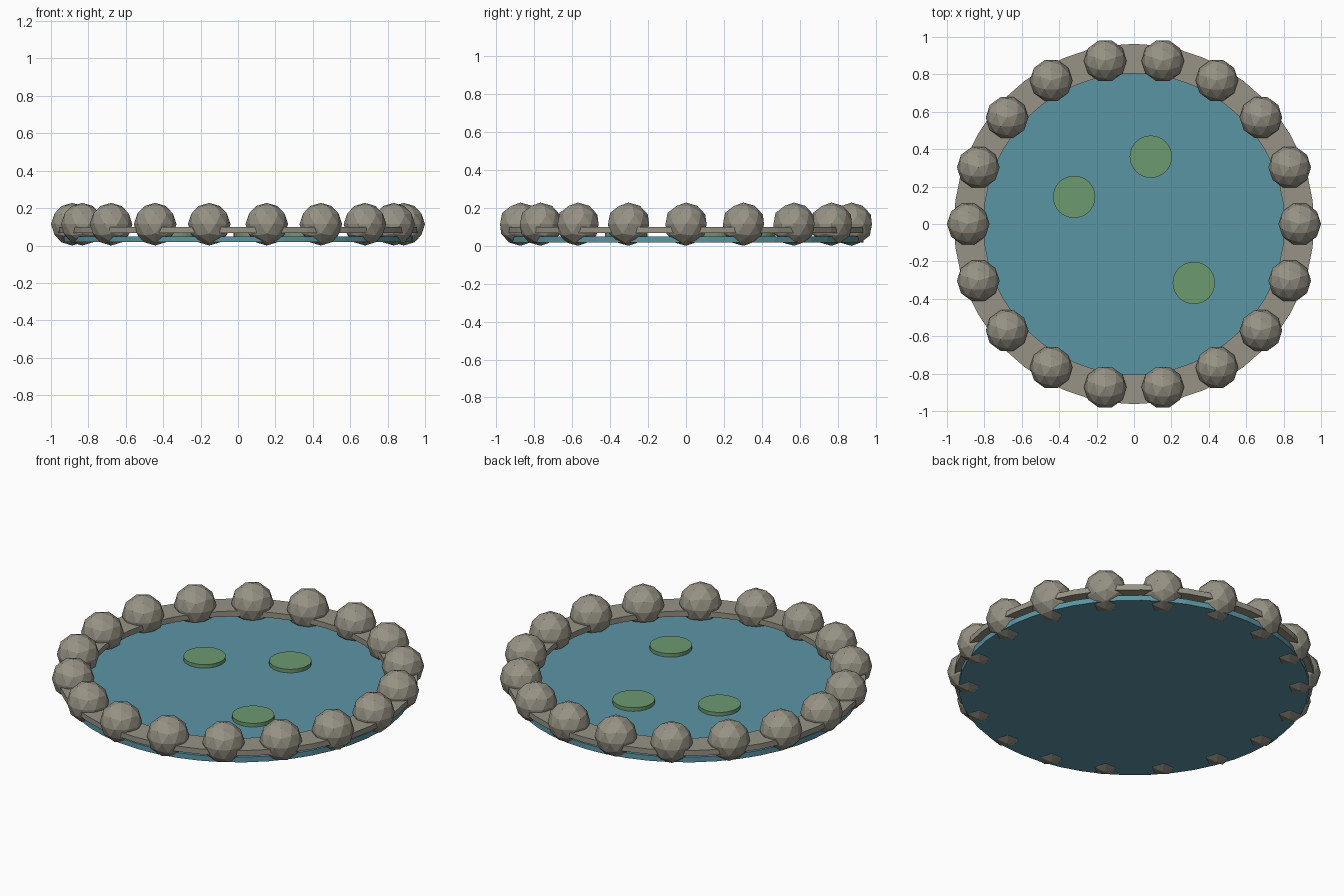
import bpy, bmesh, math
from mathutils import Matrix

cube = bpy.data.objects.get("Cube")
if cube:
    bpy.data.objects.remove(cube, do_unlink=True)


def material(name, rgb):
    m = bpy.data.materials.new(name)
    m.use_nodes = True
    m.diffuse_color = (*rgb, 1)
    m.node_tree.nodes["Principled BSDF"].inputs["Base Color"].default_value = (*rgb, 1)
    return m


stone = material("stone grey", (0.31, 0.29, 0.235))
water = material("water blue", (0.105, 0.30, 0.375))
leaf = material("lily green", (0.145, 0.32, 0.16))


def add_object(name, bm, mat, location=(0, 0, 0)):
    mesh = bpy.data.meshes.new(name)
    bmesh.ops.recalc_face_normals(bm, faces=bm.faces)
    bm.to_mesh(mesh)
    bm.free()
    mesh.materials.append(mat)
    ob = bpy.data.objects.new(name, mesh)
    ob.location = location
    bpy.context.collection.objects.link(ob)
    return ob


def disc(name, mat, x, y, radius, bottom, top, sides):
    bm = bmesh.new()
    bmesh.ops.create_cone(bm, cap_ends=True, segments=sides, radius1=radius,
                          radius2=radius, depth=top - bottom)
    return add_object(name, bm, mat, (x, y, (bottom + top) / 2))


def flat_ring(name, mat, inner, outer, bottom, top, sides):
    # Spin a rectangular section around the vertical axis
    bm = bmesh.new()
    corners = [(inner, bottom), (outer, bottom), (outer, top), (inner, top)]
    verts = [bm.verts.new((r, 0, z)) for r, z in corners]
    edges = [bm.edges.new((verts[i], verts[(i + 1) % 4])) for i in range(4)]
    bmesh.ops.spin(bm, geom=verts + edges, cent=(0, 0, 0), axis=(0, 0, 1),
                   angle=math.tau, steps=sides, use_duplicate=False)
    bmesh.ops.remove_doubles(bm, verts=bm.verts, dist=0.0001)
    return add_object(name, bm, mat)


# Pond water and the flat rim above it
disc("water", water, 0, 0, 0.937, 0.018, 0.049, 48)
flat_ring("rim", stone, 0.805, 0.963, 0.068, 0.1, 48)

# Faceted stones evenly spaced on the rim
STONES, RING, SIZE = 18, 0.886, 0.114
for i in range(STONES):
    a = math.tau * i / STONES
    bm = bmesh.new()
    bmesh.ops.create_icosphere(bm, subdivisions=2, radius=SIZE,
                               matrix=Matrix.Rotation(math.pi / 2, 4, "Z"))
    add_object(f"rim_stone_{i + 1}", bm, stone,
               (RING * math.cos(a), RING * math.sin(a), SIZE))

# Lily pads on the water
for i, (x, y) in enumerate([(0.09, 0.36), (-0.32, 0.145), (0.32, -0.315)]):
    disc(f"lily_pad_{i + 1}", leaf, x, y, 0.113, 0.047, 0.07, 32)
